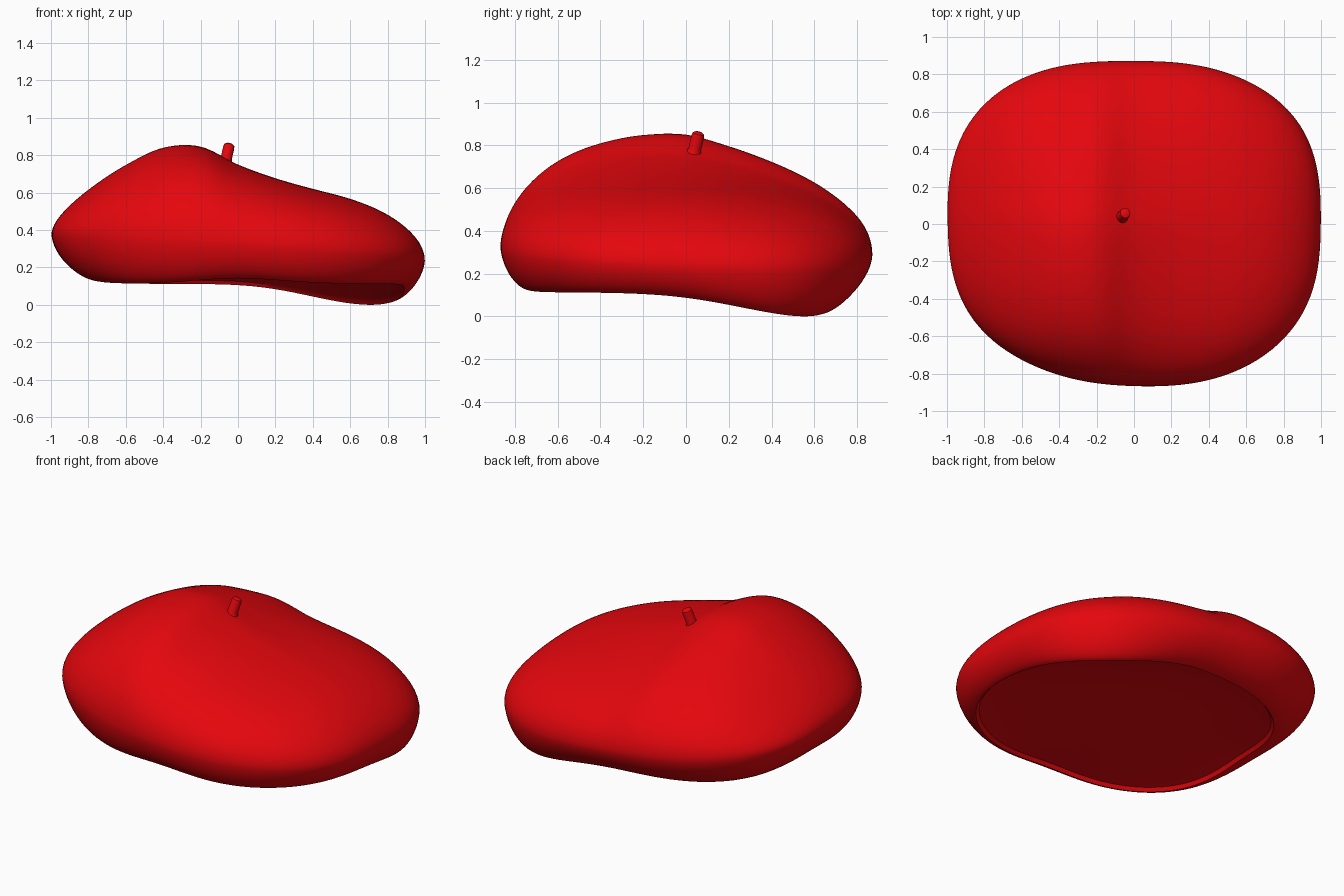
import bpy, bmesh
from math import sin, cos, pi, radians, exp, degrees, sqrt
from mathutils import Vector

if "Cube" in bpy.data.objects:
    bpy.data.objects.remove(bpy.data.objects["Cube"])

N = 128  # segments around the hat

red = bpy.data.materials.new("red_felt")
red.diffuse_color = (0.78, 0.002, 0.004, 1)
red.use_nodes = True
red.node_tree.nodes["Principled BSDF"].inputs["Base Color"].default_value = red.diffuse_color

# Height of the crown across x, and its fall-off along y (samples every 0.2 from -1)
CROWN_X = [.60, .69, .775, .846, .846, .75, .677, .625, .59, .555, .51]
FALL_Y = [-.14, -.11, -.065, -.03, -.005, -.005, -.06, -.125, -.19, -.25, -.27]


def spline(vals, u):
    f = min(max((u + 1) / 0.2, 0), 9.9999)
    i = int(f)
    t = f - i
    b, c = vals[i], vals[i + 1]
    a = vals[i - 1] if i else 2 * b - c
    d = vals[i + 2] if i < 9 else 2 * c - b
    return b + .5 * t * (c - a + t * (2 * a - 5 * b + 4 * c - d + t * (3 * (b - c) + d - a)))


def smooth(k):
    k = min(max(k, 0), 1)
    return k * k * (3 - 2 * k)


def bump(th, centre, width):
    d = (degrees(th) - centre + 180) % 360 - 180
    return exp(-(d / width) ** 2 / 2)


def outline(th):
    r = (abs(cos(th)) ** 2.75 + (abs(sin(th)) / .872) ** 2.75) ** (-1 / 2.75)
    return r * (1 - .058 * bump(th, 227, 20) - .02 * bump(th, 48, 15)
                - .03 * bump(th, 318, 17) - .012 * bump(th, 138, 15))


def widest_z(th):
    return .315 - .06 * cos(th) - .015 * sin(th) - .035 * bump(th, 42, 35)


def rim(th):
    frac = .83 + .05 * cos(th) - .03 * sin(th) + .03 * bump(th, 225, 30) + .03 * bump(th, 40, 25)
    z = .112 - .112 * bump(th, 38, 22) + .03 * bump(th, 270, 17) + .035 * bump(th, 180, 18)
    return frac, z


def crown_point(th, t):
    r = outline(th) * t
    x, y = r * cos(th), r * sin(th)
    e = widest_z(th)
    # the fall-off along y is weaker away from the ridge
    fall = spline(FALL_Y, y) * (1 - .68 * smooth((x + .4) / .95) - .45 * smooth((-.25 - x) / .5))
    top = spline(CROWN_X, x) + fall
    return x, y, e + (top - e) * sqrt(max(0, 1 - t ** 4))


def side_point(th, s):
    f, zr = rim(th)
    e = widest_z(th)
    r = outline(th) * (f + (1 - f) * max(cos(s * pi / 2), 0) ** 1.22)
    return r * cos(th), r * sin(th), e - (e - zr) * sin(s * pi / 2) ** 1.22


def lining_point(th, q):
    f, zr = rim(th)
    r = outline(th) * f * q
    k = min(q / .98, 1)
    z = .15 + (zr + .02 - .15) * k ** 5
    return r * cos(th), r * sin(th), z


# Hat body: crown, rolled side, and recessed underside as concentric rings
bm = bmesh.new()
angles = [2 * pi * i / N for i in range(N)]
rings = []
for j in range(1, 41):
    rings.append([bm.verts.new(crown_point(a, sin(j / 40 * pi / 2))) for a in angles])
for j in range(1, 15):
    rings.append([bm.verts.new(side_point(a, j / 14)) for a in angles])
for q in (.98, .94, .9, .85, .8, .65, .5, .35, .2, .08):
    rings.append([bm.verts.new(lining_point(a, q)) for a in angles])
for r0, r1 in zip(rings, rings[1:]):
    for i in range(N):
        k = (i + 1) % N
        bm.faces.new((r0[i], r1[i], r1[k], r0[k]))
for ring in (rings[0], rings[-1]):
    mid = sum((v.co for v in ring), Vector()) / N
    c = bm.verts.new(mid)
    for i in range(N):
        bm.faces.new((c, ring[i], ring[(i + 1) % N]))
bmesh.ops.recalc_face_normals(bm, faces=bm.faces)
mesh = bpy.data.meshes.new("hat_body")
bm.to_mesh(mesh)
bm.free()
body = bpy.data.objects.new("hat_body", mesh)
bpy.context.collection.objects.link(body)

# Stem: short leaning stalk with a flared foot and rounded tip
profile = [(.055, -.025), (.035, 0), (.03, .02), (.03, .08), (.027, .095), (.015, .102)]
bm = bmesh.new()
M = 24
rows = [[bm.verts.new((r * cos(2 * pi * i / M), r * sin(2 * pi * i / M), z)) for i in range(M)]
        for r, z in profile]
for r0, r1 in zip(rows, rows[1:]):
    for i in range(M):
        k = (i + 1) % M
        bm.faces.new((r0[i], r0[k], r1[k], r1[i]))
bm.faces.new(rows[-1])
bm.faces.new(rows[0][::-1])
mesh = bpy.data.meshes.new("stem")
bm.to_mesh(mesh)
bm.free()
stem = bpy.data.objects.new("stem", mesh)
bpy.context.collection.objects.link(stem)
stem.location = (-.067, .037, .765)
stem.rotation_euler = (radians(-13), radians(13), 0)

for ob in (body, stem):
    ob.data.materials.append(red)
    bpy.ops.object.select_all(action='DESELECT')
    ob.select_set(True)
    bpy.context.view_layer.objects.active = ob
    bpy.ops.object.shade_smooth_by_angle(angle=radians(40))
